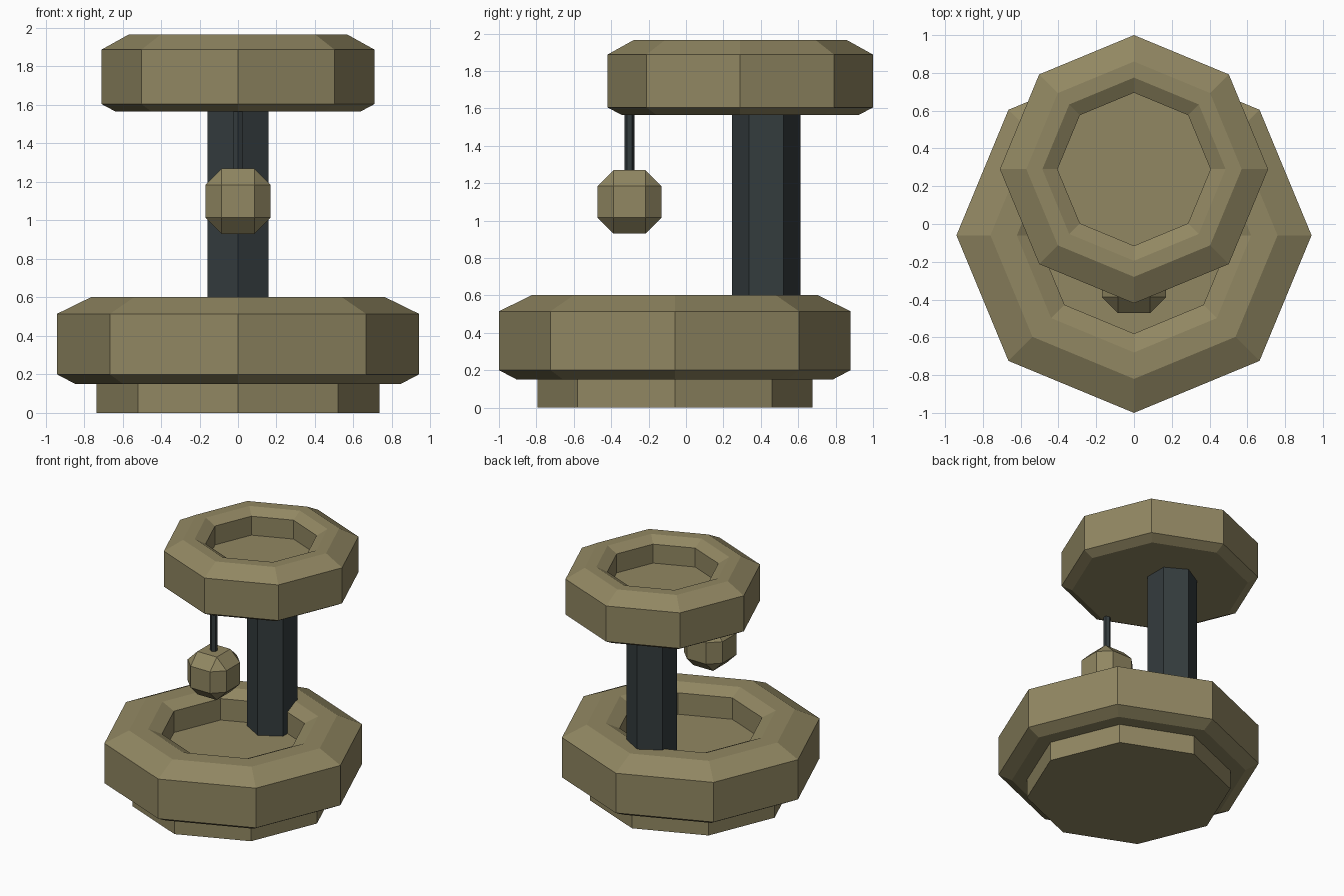
import bpy, bmesh, math
from mathutils import Matrix

if "Cube" in bpy.data.objects:
    bpy.data.objects.remove(bpy.data.objects["Cube"])


def material(name, rgb):
    m = bpy.data.materials.new(name)
    m.diffuse_color = (*rgb, 1)
    m.use_nodes = True
    m.node_tree.nodes["Principled BSDF"].inputs["Base Color"].default_value = m.diffuse_color
    return m


stone = material("khaki stone", (0.283, 0.242, 0.122))
iron = material("dark iron", (0.034, 0.045, 0.048))


def finish(name, bm, mat):
    bmesh.ops.recalc_face_normals(bm, faces=bm.faces)
    mesh = bpy.data.meshes.new(name)
    bm.to_mesh(mesh)
    bm.free()
    mesh.materials.append(mat)
    obj = bpy.data.objects.new(name, mesh)
    bpy.context.collection.objects.link(obj)
    return obj


def lathe(name, y, profile, sides, mat):
    """Flat-sided turned part: rings of (radius, z), capped at both ends."""
    bm = bmesh.new()
    rings = []
    for r, z in profile:
        rings.append([bm.verts.new((r * math.sin(math.tau * i / sides),
                                    y - r * math.cos(math.tau * i / sides), z))
                      for i in range(sides)])
    for a, b in zip(rings, rings[1:]):
        for i in range(sides):
            j = (i + 1) % sides
            bm.faces.new((a[i], a[j], b[j], b[i]))
    bm.faces.new(rings[0][::-1])
    bm.faces.new(rings[-1])
    return finish(name, bm, mat)


# Foot and lower basin
lathe("base_foot", -0.06, [(0.735, 0), (0.735, 0.155)], 8, stone)
lathe("lower_basin", -0.06,
      [(0.845, 0.15), (0.94, 0.2), (0.94, 0.515), (0.76, 0.603),
       (0.62, 0.603), (0.52, 0.555), (0.52, 0.385)], 8, stone)

# Upper basin
lathe("upper_basin", 0.29,
      [(0.635, 1.565), (0.71, 1.605), (0.71, 1.887), (0.57, 1.965),
       (0.485, 1.965), (0.405, 1.92), (0.405, 1.77)], 8, stone)

# Hexagonal pillar and hanging rod
lathe("pillar", 0.429, [(0.182, 0.38), (0.182, 1.57)], 6, iron)
lathe("hanging_rod", -0.302, [(0.027, 1.25), (0.027, 1.57)], 6, iron)

# Hanging weight: heavily chamfered cube
bm = bmesh.new()
bmesh.ops.create_cube(bm, size=0.34, matrix=Matrix.Translation((0, -0.302, 1.1)))
bmesh.ops.bevel(bm, geom=bm.edges[:], offset=0.085, segments=1,
                affect='EDGES', profile=0.5)
finish("hanging_weight", bm, stone)
